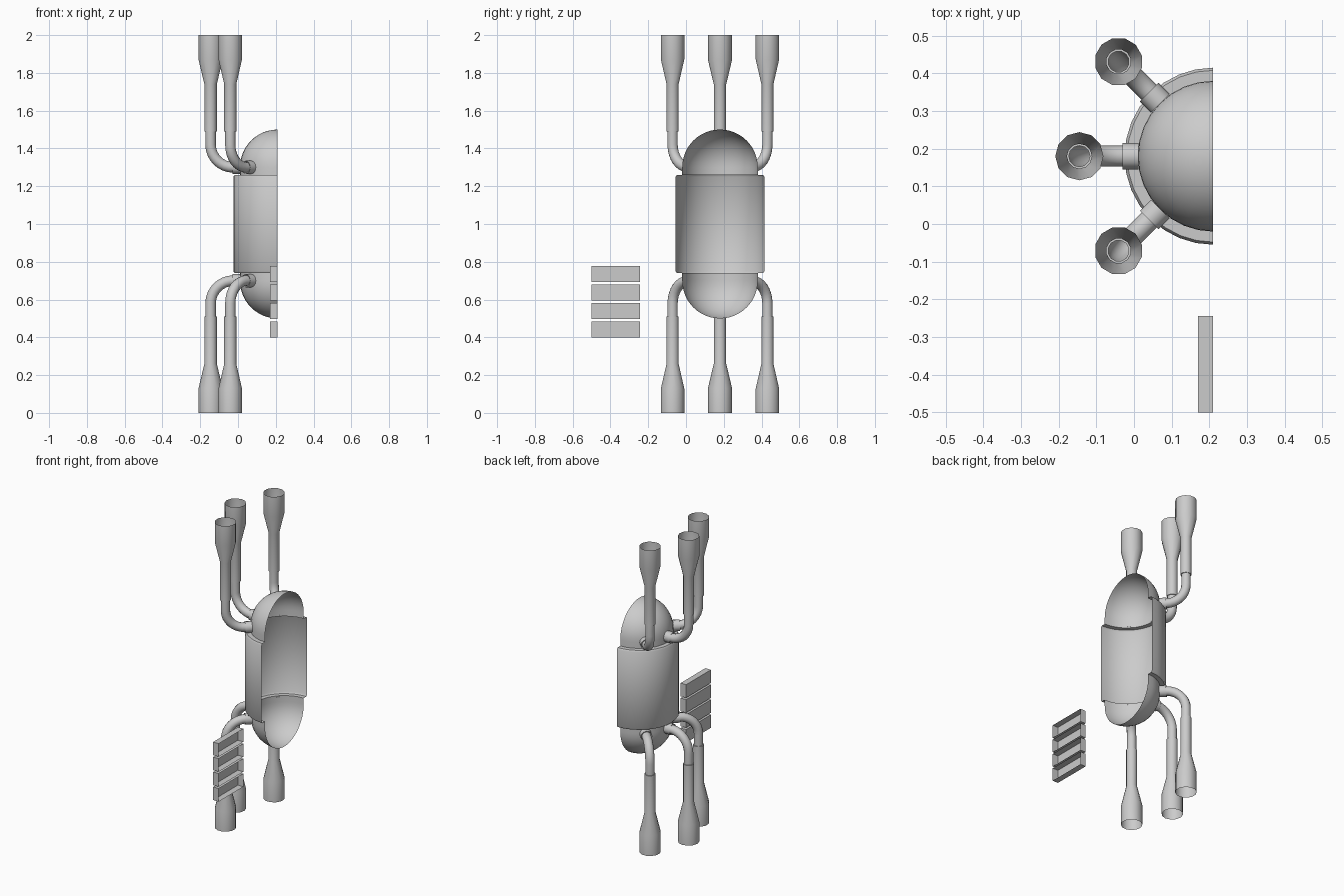
import bpy, bmesh, math
from mathutils import Vector

cube = bpy.data.objects.get("Cube")
if cube:
    bpy.data.objects.remove(cube)

CUT_X, MID_Y, MID_Z = 0.21, 0.18, 1.0

grey = bpy.data.materials.new("plain grey")
grey.use_nodes = True
colour = (0.6, 0.6, 0.6, 1)
grey.diffuse_color = colour
grey.node_tree.nodes["Principled BSDF"].inputs["Base Color"].default_value = colour


def finish(name, bm, smooth=True):
    """Turn a bmesh into a grey object."""
    bmesh.ops.remove_doubles(bm, verts=bm.verts, dist=0.0002)
    bmesh.ops.recalc_face_normals(bm, faces=bm.faces)
    mesh = bpy.data.meshes.new(name)
    bm.to_mesh(mesh)
    bm.free()
    mesh.materials.append(grey)
    ob = bpy.data.objects.new(name, mesh)
    bpy.context.collection.objects.link(ob)
    if smooth:
        bpy.ops.object.select_all(action="DESELECT")
        ob.select_set(True)
        bpy.context.view_layer.objects.active = ob
        bpy.ops.object.shade_smooth_by_angle(angle=math.radians(35))
    return ob


def loft(bm, rings, closed):
    """Skin successive rows of points with quads."""
    rows = [[bm.verts.new(p) for p in ring] for ring in rings]
    for a, b in zip(rows, rows[1:]):
        n = len(a)
        for i in range(n if closed else n - 1):
            j = (i + 1) % n
            bm.faces.new((a[i], a[j], b[j], b[i]))


def half_turn(name, profile, steps=16):
    """Revolve a radius/height profile through the half on the -x side."""
    bm = bmesh.new()
    rings = []
    for r, z in profile:
        ring = []
        for i in range(steps + 1):
            a = math.pi / 2 + math.pi * i / steps
            ring.append((CUT_X + r * math.cos(a), MID_Y + r * math.sin(a), z))
        rings.append(ring)
    loft(bm, rings, False)
    return finish(name, bm)


def arm(name, angle, side, sides=12):
    """Collar, elbow, sleeve and flared open end swept in a radial plane."""
    out = Vector((math.cos(angle), math.sin(angle), 0))
    across = Vector((-out.y, out.x, 0))
    up = Vector((0, 0, side))
    reach, bend, base = 0.355, 0.12, 0.3
    # Each stop: distance out, height, tilt of the path, tube radius
    stops = [(0.198, base, 0, 0.035), (0.24, base, 0, 0.035)]
    for i in range(9):
        t = math.pi / 2 * i / 8
        stops.append((reach - bend + bend * math.sin(t),
                      base + bend - bend * math.cos(t), t, 0.028))
    for h, r in ((0.49, 0.028), (0.49, 0.033), (0.74, 0.033), (0.87, 0.064), (1.0, 0.064)):
        stops.append((reach, h, math.pi / 2, r))
    bm = bmesh.new()
    rings = []
    for d, h, t, r in stops:
        centre = Vector((CUT_X, MID_Y, MID_Z)) + out * d + up * h
        normal = up * math.cos(t) - out * math.sin(t)
        ring = []
        for k in range(sides):
            a = math.tau * k / sides
            ring.append(centre + r * (across * math.cos(a) + normal * math.sin(a)))
        rings.append(ring)
    loft(bm, rings, True)
    return finish(name, bm)


# Body: a wide drum between two domes, open along the cut
half_turn("drum", [(0.2, 0.74), (0.228, 0.74), (0.235, 0.75),
                   (0.235, 1.25), (0.228, 1.26), (0.2, 1.26)])

for label, side in (("upper", 1), ("lower", -1)):
    dome = [(0.2, MID_Z + side * 0.26)]
    for i in range(13):
        a = math.pi / 2 * i / 12
        dome.append((0.2 * math.cos(a), MID_Z + side * (0.3 + 0.2 * math.sin(a))))
    half_turn(label + "_dome", dome)
    for place, degrees in (("back", 135), ("middle", 180), ("front", 225)):
        arm(f"{label}_{place}_arm", math.radians(degrees), side)

# Stack of four shallow trays, open on the cut side
for n in range(4):
    bm = bmesh.new()
    bmesh.ops.create_cube(bm, size=1)
    for v in bm.verts:
        v.co = Vector((0.19 + v.co.x * 0.04, -0.372 + v.co.y * 0.256,
                       0.441 + n * 0.098 + v.co.z * 0.086))
    bmesh.ops.delete(bm, geom=[f for f in bm.faces if f.calc_center_median().x > 0.2],
                     context="FACES_ONLY")
    finish(f"tray_{n + 1}", bm, smooth=False)
